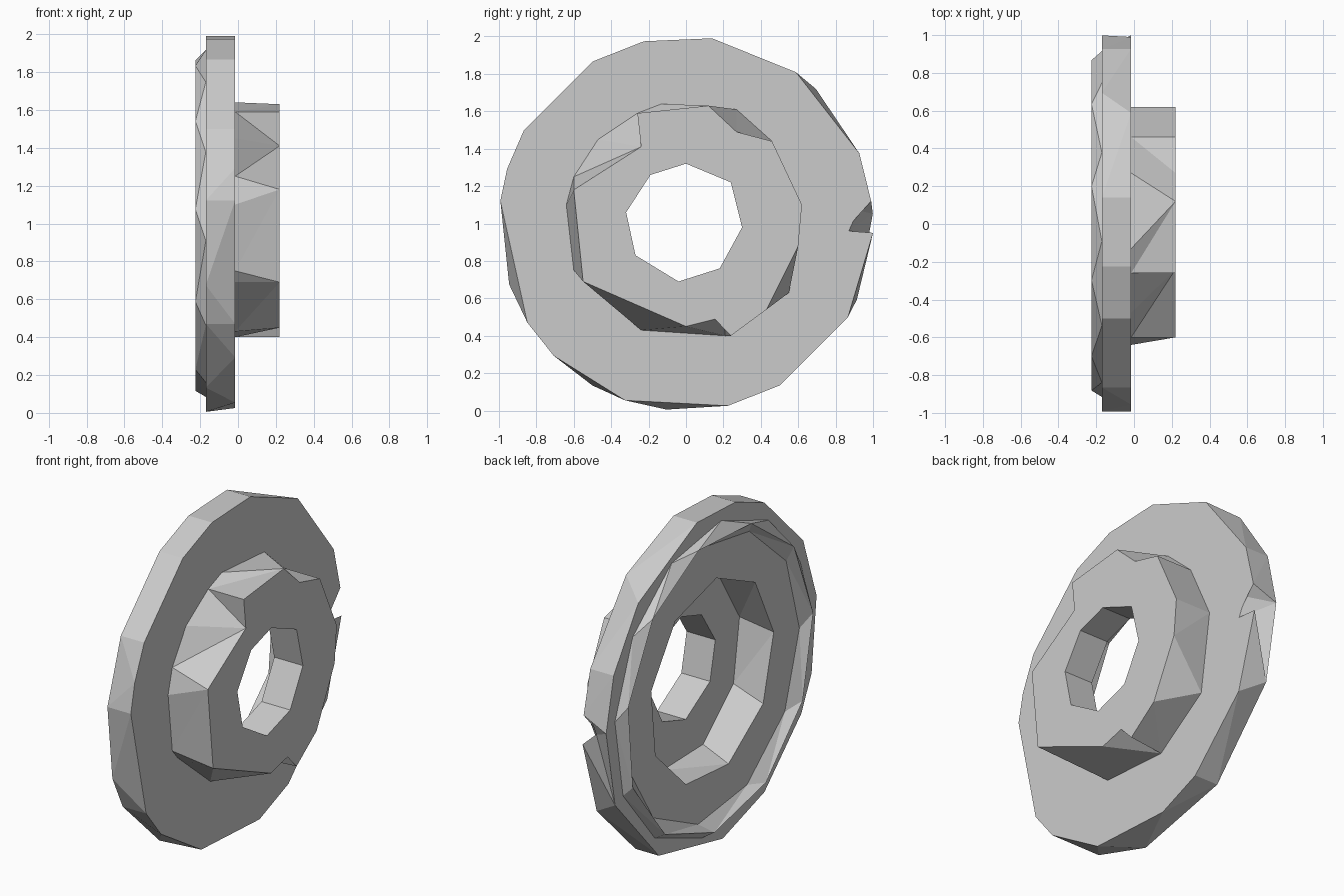
import bpy
from math import atan2, cos, sin, radians, tau

cube = bpy.data.objects.get("Cube")
if cube:
    bpy.data.objects.remove(cube, do_unlink=True)

metal = bpy.data.materials.new("plain_grey_metal")
metal.use_nodes = True
GREY = (0.6, 0.6, 0.6, 1)
metal.diffuse_color = GREY
metal.node_tree.nodes["Principled BSDF"].inputs["Base Color"].default_value = GREY


def ring(x, points):
    """Cross-section loop at x, ordered around the wheel axis."""
    ordered = sorted(points, key=lambda p: atan2(p[1], p[0]))
    return [(x, y, z + 1) for y, z in ordered]


def from_angles(degrees, radius=1):
    return [(radius * cos(radians(d)), radius * sin(radians(d))) for d in degrees]


def regular(sides, radius, turn=0):
    return [(radius * cos(turn + tau * i / sides), radius * sin(turn + tau * i / sides))
            for i in range(sides)]


def angle(loop, index):
    """Angle of a loop vertex, continuing past one full turn."""
    _, y, z = loop[index % len(loop)]
    return atan2(z - 1, y) + tau * (index // len(loop))


def stitch(faces, first, second, start_a, start_b):
    """Join two loops of any vertex count with a strip of triangles."""
    i = j = 0
    count_a, count_b = len(first), len(second)
    while i < count_a or j < count_b:
        a = start_a + i % count_a
        b = start_b + j % count_b
        step_a = j == count_b or (i < count_a and angle(first, i + 1) < angle(second, j + 1))
        if step_a:
            i += 1
            faces.append((start_a + i % count_a, a, b))
        else:
            j += 1
            faces.append((a, b, start_b + j % count_b))


def build_shell(name, loops):
    verts, faces, starts = [], [], []
    for loop in loops:
        starts.append(len(verts))
        verts.extend(loop)
    for k in range(len(loops) - 1):
        stitch(faces, loops[k], loops[k + 1], starts[k], starts[k + 1])
    mesh = bpy.data.meshes.new(name)
    mesh.from_pydata(verts, [], faces)
    mesh.materials.append(metal)
    mesh.update()
    part = bpy.data.objects.new(name, mesh)
    bpy.context.collection.objects.link(part)
    return part


# Axial stations
RIM_BACK, DISC_BACK, DISC_FRONT, FLOOR, HUB_FRONT = -.225, -.17, -.015, .03, .22

# Outer disc loops; the front one carries the small notch in its edge
notch = [(.99, .12), (.92, .07), (.87, -.04), (1, -.05)]
disc_front = ring(DISC_FRONT, notch + from_angles(
    [22, 54, 82, 103, 120, 150, 163, 173, -148, -135, -109, -77, -60, -30]))
disc_back = ring(DISC_BACK, from_angles(
    [3, 22, 46, 82, 103, 120, 150, 173, -161, -148, -120, -96, -60, -24]))

# Raised rim loops
rim_outer = ring(DISC_BACK, regular(12, .92, .1))
rim_crest = ring(RIM_BACK, regular(11, .885, .2))
rim_inner = ring(DISC_BACK, regular(11, .83, .3))

# Hub loops
hub_base = ring(DISC_FRONT, [
    (.62, .1), (.46, .44), (.27, .61), (-.13, .64), (-.26, .59), (-.47, .45), (-.6, .25),
    (-.64, .1), (-.6, -.25), (-.55, -.31), (-.24, -.57), (.21, -.6), (.55, -.37)])
hub_top = ring(HUB_FRONT, [
    (.62, .1), (.46, .44), (.27, .49), (.12, .63), (-.26, .59), (-.24, .41), (-.6, .18),
    (-.55, -.31), (0, -.55), (.2, -.5), (.24, -.6), (.43, -.46), (.6, -.12)])
bore = [(.3, -.02), (.24, .22), (0, .32), (-.19, .26),
        (-.32, .06), (-.27, -.17), (-.04, -.31), (.18, -.24)]
cavity_mouth = ring(DISC_BACK, regular(9, .59, .25))
cavity_floor = ring(FLOOR, regular(9, .56, .15))
bore_back = ring(FLOOR, bore)
bore_front = ring(HUB_FRONT, bore)

# Flat disc, front face round to the back edge
build_shell("outer_disc", [hub_base, disc_front, disc_back, rim_outer])
# Ridge around the back face
build_shell("raised_rim", [rim_outer, rim_crest, rim_inner])
# Back face inside the ridge
build_shell("back_face", [rim_inner, cavity_mouth])
# Hollow hub with its through bore
build_shell("hollow_hub", [cavity_mouth, cavity_floor, bore_back, bore_front, hub_top, hub_base])
